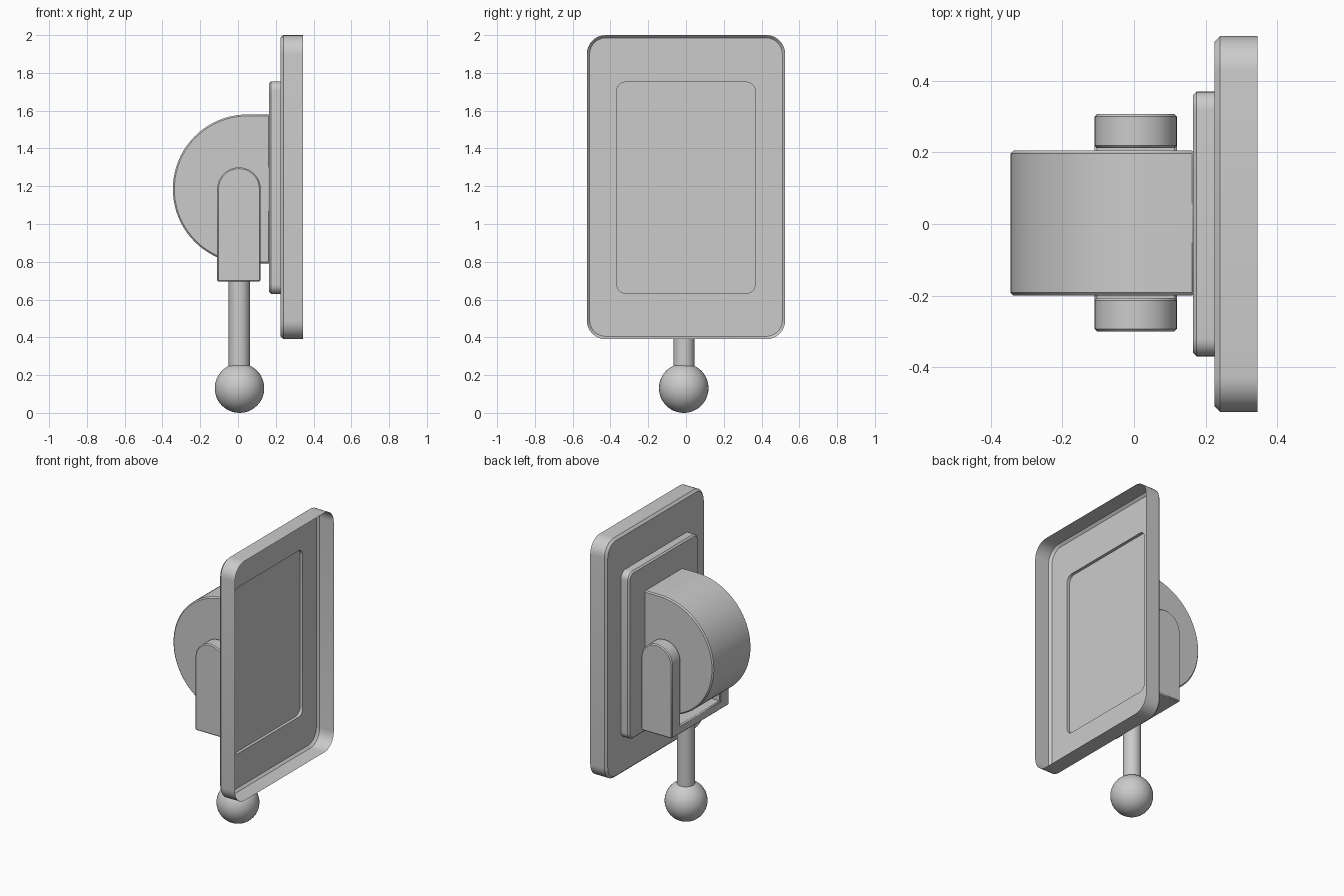
import bpy, bmesh
from math import sin, cos, pi, radians
from mathutils import Vector

if "Cube" in bpy.data.objects:
    bpy.data.objects.remove(bpy.data.objects["Cube"], do_unlink=True)

grey = bpy.data.materials.new("plain_grey")
grey.use_nodes = True
grey.diffuse_color = (0.6, 0.6, 0.6, 1)
grey.node_tree.nodes["Principled BSDF"].inputs["Base Color"].default_value = (0.6, 0.6, 0.6, 1)


def arc(cx, cy, r, start, end, n):
    """Points along a circular arc, angles in degrees."""
    angles = [radians(start + (end - start) * i / n) for i in range(n + 1)]
    return [(cx + r * cos(a), cy + r * sin(a)) for a in angles]


def rounded_rect(half_w, low, high, r):
    """Outline in the y-z plane, the same point count for every size."""
    corners = [(half_w, high, 0), (-half_w, high, 90), (-half_w, low, 180), (half_w, low, 270)]
    pts = []
    for y, z, a in corners:
        cy = y - r if y > 0 else y + r
        cz = z - r if z == high else z + r
        pts += arc(cy, cz, r, a, a + 90, 8)
    return pts


def finish(name, bm, bevel=0, normals=True):
    if normals:
        bmesh.ops.recalc_face_normals(bm, faces=bm.faces)
    mesh = bpy.data.meshes.new(name)
    bm.to_mesh(mesh)
    bm.free()
    mesh.materials.append(grey)
    obj = bpy.data.objects.new(name, mesh)
    bpy.context.collection.objects.link(obj)
    if bevel:
        mod = obj.modifiers.new("edge_bevel", 'BEVEL')
        mod.width = bevel
        mod.segments = 1
        mod.limit_method = 'ANGLE'
        mod.angle_limit = radians(40)
    bpy.ops.object.select_all(action='DESELECT')
    obj.select_set(True)
    bpy.context.view_layer.objects.active = obj
    bpy.ops.object.shade_smooth_by_angle(angle=radians(30))
    return obj


def loft(name, rings, close_end):
    """Join y-z outlines placed at successive x positions."""
    bm = bmesh.new()
    loops = [[bm.verts.new((x, y, z)) for y, z in pts] for x, pts in rings]
    n = len(loops[0])
    for a, b in zip(loops, loops[1:]):
        for i in range(n):
            j = (i + 1) % n
            bm.faces.new((a[i], a[j], b[j], b[i]))
    if close_end:
        bm.faces.new(loops[-1])
    return finish(name, bm)


def prism(name, outline, y0, y1, bevel):
    """Extrude an x-z outline along y."""
    bm = bmesh.new()
    face = bm.faces.new([bm.verts.new((x, y0, z)) for x, z in outline])
    ext = bmesh.ops.extrude_face_region(bm, geom=[face])
    verts = [v for v in ext["geom"] if isinstance(v, bmesh.types.BMVert)]
    bmesh.ops.translate(bm, verts=verts, vec=Vector((0, y1 - y0, 0)))
    return finish(name, bm, bevel)


# Open tray with a shallow recessed panel in its floor
edge = rounded_rect(0.525, 0.39, 2.0, 0.1)
edge_in = rounded_rect(0.51, 0.405, 1.985, 0.085)
panel = rounded_rect(0.366, 0.634, 1.751, 0.045)
loft("tray", [(0.345, edge), (0.24, edge), (0.225, edge_in),
              (0.225, panel), (0.205, panel)], True)

# Backing plate behind the tray
back = rounded_rect(0.37, 0.63, 1.755, 0.05)
back_in = rounded_rect(0.36, 0.64, 1.745, 0.04)
loft("backing_plate", [(0.225, back), (0.175, back), (0.165, back_in)], True)

# Drum with a half-round rear
drum = arc(0.05, 1.185, 0.395, 90, 270, 40) + [(0.17, 0.79), (0.17, 1.58)]
prism("drum", drum, -0.2, 0.205, 0.008)

# Forked bracket: one U-shaped body made of two arms and a base
arm = arc(0.005, 1.185, 0.115, 0, 180, 24) + [(-0.11, 0.695), (0.12, 0.695)]
for name, y0, y1 in (("right_arm", -0.3, -0.207), ("left_arm", 0.212, 0.307)):
    prism(name, arm, y0, y1, 0.007)
base = [(-0.11, 0.695), (0.12, 0.695), (0.12, 0.755), (-0.11, 0.755)]
prism("bracket_base", base, -0.27, 0.275, 0.007)

# Stem and ball
bm = bmesh.new()
bmesh.ops.create_cone(bm, cap_ends=True, segments=32, radius1=0.056, radius2=0.056, depth=0.54)
bmesh.ops.translate(bm, verts=bm.verts, vec=Vector((0.007, -0.01, 0.44)))
finish("stem", bm)
bm = bmesh.new()
bmesh.ops.create_uvsphere(bm, u_segments=40, v_segments=24, radius=0.131)
bmesh.ops.translate(bm, verts=bm.verts, vec=Vector((0.008, -0.012, 0.131)))
finish("ball", bm)
